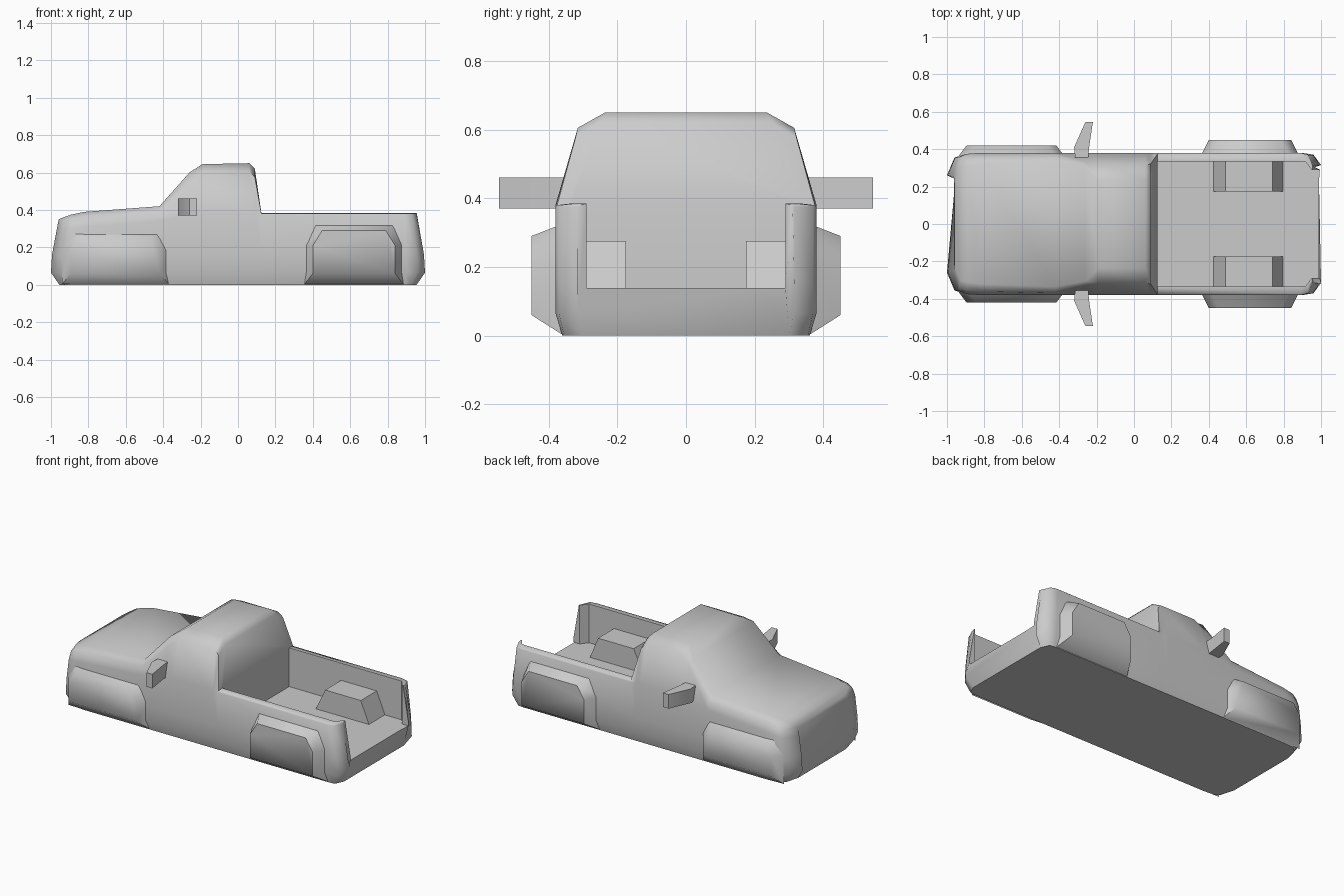
import bpy, bmesh

if "Cube" in bpy.data.objects:
    bpy.data.objects.remove(bpy.data.objects["Cube"])


def finish(name, bm, angle=50):
    bmesh.ops.remove_doubles(bm, verts=bm.verts, dist=1e-5)
    bmesh.ops.recalc_face_normals(bm, faces=bm.faces)
    me = bpy.data.meshes.new(name)
    bm.to_mesh(me)
    bm.free()
    ob = bpy.data.objects.new(name, me)
    bpy.context.collection.objects.link(ob)
    smooth(ob, angle)
    return ob


def smooth(ob, angle):
    bpy.ops.object.select_all(action='DESELECT')
    bpy.context.view_layer.objects.active = ob
    ob.select_set(True)
    bpy.ops.object.shade_smooth_by_angle(angle=angle * 3.14159 / 180)


def loft(name, rings, angle=50):
    """Skin a list of closed rings and cap both ends."""
    bm = bmesh.new()
    rows = [[bm.verts.new(p) for p in r] for r in rings]
    n = len(rows[0])
    for a, b in zip(rows, rows[1:]):
        for i in range(n):
            j = (i + 1) % n
            bm.faces.new((a[i], a[j], b[j], b[i]))
    bm.faces.new(rows[0])
    bm.faces.new(rows[-1])
    return finish(name, bm, angle)


def flip(ring, s):
    return [(x, y * s, z) for x, y, z in ring]


# How far the nose and tail reach at each height
def reach(z):
    pts = [(0, .955), (.065, 1), (.13, 1), (.36, .957), (.39, .955), (1, .9)]
    for (z0, r0), (z1, r1) in zip(pts, pts[1:]):
        if z <= z1:
            return r0 + (r1 - r0) * (z - z0) / (z1 - z0)


def section(x, wb, w, belt, w2, z2, w3, z3):
    half = [(wb, 0), (w, .065), (w, .16), (w, belt), (w2, z2), (w3, z3)]
    k = max(0, (abs(x) - .88) / .12)
    s = 1 if x > 0 else -1
    pts = [(x - s * k * (1 - reach(z)), y, z) for y, z in half]
    return pts + [(px, -y, z) for px, y, z in reversed(pts)]


# Main body: hood, cab and bed sides
stations = [
    (-1.0, .24, .26, .28, .25, .325, .22, .35),
    (-.96, .33, .355, .29, .34, .34, .30, .362),
    (-.90, .355, .375, .30, .355, .355, .31, .375),
    (-.82, .36, .38, .31, .36, .365, .32, .39),
    (-.42, .36, .38, .34, .37, .39, .335, .42),
    (-.26, .36, .38, .38, .332, .545, .305, .60),
    (-.19, .36, .38, .38, .315, .605, .235, .645),
    (.06, .36, .38, .38, .315, .605, .235, .65),
    (.09, .36, .38, .38, .322, .575, .25, .62),
    (.125, .36, .38, .375, .375, .38, .34, .384),
    (.90, .36, .38, .375, .375, .38, .34, .384),
    (.96, .355, .37, .375, .365, .38, .33, .384),
    (1.0, .30, .315, .375, .31, .38, .29, .384),
]
body = loft("truck_body", [section(*s) for s in stations])

# Open bed and tailgate gap cut from the body
plan = [(.125, .335), (.915, .335), (.95, .29), (1.1, .29)]
plan += [(x, -y) for x, y in reversed(plan)]
cutter = loft("bed_cutter", [[(x, y, z) for x, y in plan] for z in (.138, .384, .8)])
for v in cutter.data.vertices:      # follow the slope of the cab back
    if v.co.x < .13 and v.co.z > .5:
        v.co.x = .22
cut = body.modifiers.new("bed", 'BOOLEAN')
cut.operation = 'DIFFERENCE'
cut.solver = 'EXACT'
cut.object = cutter
bpy.ops.object.select_all(action='DESELECT')
bpy.context.view_layer.objects.active = body
body.select_set(True)
bpy.ops.object.modifier_apply(modifier="bed")
bpy.data.objects.remove(cutter)
smooth(body, 50)


def fender(name, s, x0, x1, top, base_y, out_y, drop):
    def arch(y, inset, zb, zt):
        a, b = x0 + inset, x1 - inset
        zs = zb + (zt - zb) * .65
        pts = [(a, zb), (a, zs), (a + .05, zt), (b - .05, zt), (b, zs), (b, zb)]
        return [(x, y, z) for x, z in pts]
    lower = arch(out_y, .045, .06, top - drop)
    loft(name, [flip(r, s) for r in (arch(base_y, 0, .003, top), lower)], 60)


for s, side in ((1, "left"), (-1, "right")):
    # Flared fenders
    fender("rear_fender_" + side, s, .355, .885, .325, .36, .45, .035)
    fender("front_fender_" + side, s, -.94, -.37, .28, .36, .42, .03)
    # Wheel well boxes inside the bed
    prof = [(.42, .13), (.49, .275), (.74, .275), (.80, .13)]
    loft("wheel_well_" + side,
         [[(x, y * s, z) for x, z in prof] for y in (.175, .345)], 60)
    # Door mirrors
    outline = [(-.315, .355), (-.32, .41), (-.26, .545), (-.22, .545),
               (-.24, .41), (-.245, .355)]
    loft("door_mirror_" + side,
         [[(x, y * s, z) for x, y in outline] for z in (.37, .46)], 60)
